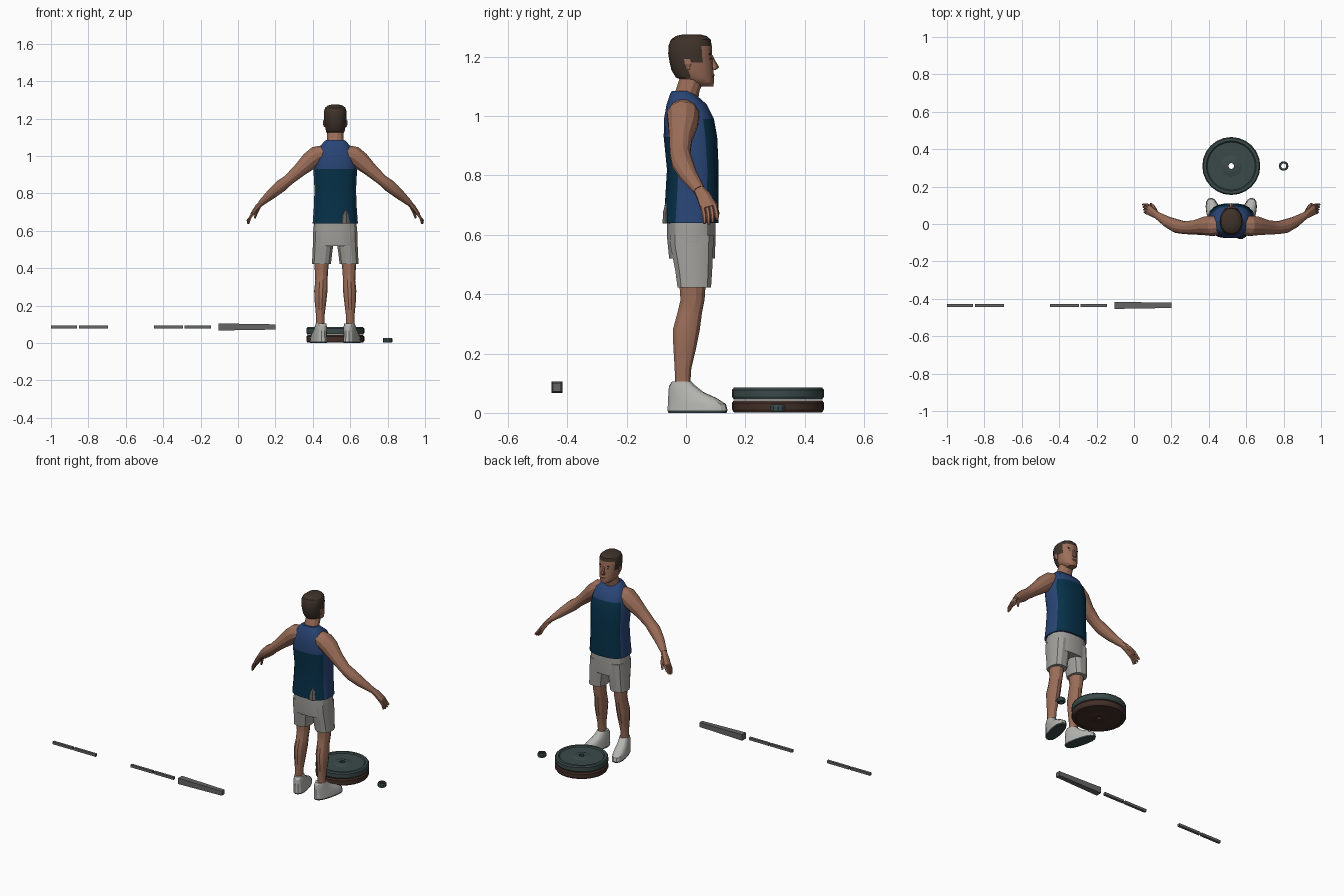
import bpy, bmesh, math
from mathutils import Vector, Matrix

cube = bpy.data.objects.get("Cube")
if cube:
    bpy.data.objects.remove(cube, do_unlink=True)

CX = 0.52  # the figure's centre line


def material(name, r, g, b):
    m = bpy.data.materials.new(name)
    m.use_nodes = True
    m.diffuse_color = (r, g, b, 1)
    m.node_tree.nodes["Principled BSDF"].inputs["Base Color"].default_value = (r, g, b, 1)
    return m


skin = material("skin", 0.33, 0.155, 0.10)
hair = material("dark brown hair", 0.05, 0.033, 0.023)
blue = material("blue cloth", 0.022, 0.06, 0.18)
navy = material("dark navy cloth", 0.002, 0.03, 0.065)
grey = material("light grey cloth", 0.36, 0.35, 0.33)
white = material("off white shoe", 0.46, 0.46, 0.44)
green = material("dark green iron", 0.042, 0.068, 0.066)
brown = material("dark brown iron", 0.055, 0.028, 0.021)
steel = material("grey steel", 0.13, 0.13, 0.13)


def finish(name, bm, mats, rule=None, angle=25):
    bmesh.ops.recalc_face_normals(bm, faces=bm.faces)
    bm.normal_update()
    if rule:
        for f in bm.faces:
            f.material_index = rule(f.calc_center_median(), f.normal)
    mesh = bpy.data.meshes.new(name)
    bm.to_mesh(mesh)
    bm.free()
    for m in mats:
        mesh.materials.append(m)
    ob = bpy.data.objects.new(name, mesh)
    bpy.context.collection.objects.link(ob)
    bpy.ops.object.select_all(action='DESELECT')
    ob.select_set(True)
    bpy.context.view_layer.objects.active = ob
    bpy.ops.object.shade_smooth_by_angle(angle=math.radians(angle))
    return ob


def loft(name, rings, mats, side=1, n=12, power=2, follow=False, rule=None, turn=None):
    """Skin rings of (x offset, y, z, rx, ry); follow tilts them along the path."""
    bm = bmesh.new()
    pts = [Vector(r[:3]) for r in rings]
    loops = []
    for i, r in enumerate(rings):
        u, v = Vector((1, 0, 0)), Vector((0, 1, 0))
        if follow:
            t = (pts[min(i + 1, len(pts) - 1)] - pts[max(i - 1, 0)]).normalized()
            v = (v - t * v.dot(t)).normalized()
            u = v.cross(t)
        loop = []
        for k in range(n):
            a = math.tau * (k + 0.5) / n
            c, s = math.cos(a), math.sin(a)
            c = math.copysign(abs(c) ** (2 / power), c)
            s = math.copysign(abs(s) ** (2 / power), s)
            loop.append(bm.verts.new(pts[i] + u * c * r[3] + v * s * r[4]))
        loops.append(loop)
    for a, b in zip(loops, loops[1:]):
        for k in range(n):
            bm.faces.new((a[k], a[(k + 1) % n], b[(k + 1) % n], b[k]))
    bm.faces.new(loops[0])
    bm.faces.new(loops[-1])
    if turn:
        bm.transform(turn)
    bm.transform(Matrix.Translation((CX, 0, 0)) @ Matrix.Diagonal((side, 1, 1, 1)))
    return finish(name, bm, mats, rule)


def lathe(name, x, y, profile, mat, n=24):
    """Spin a closed (radius, z) profile, leaving a hole in the middle."""
    bm = bmesh.new()
    cols = [[bm.verts.new((x + r * math.cos(math.tau * k / n), y + r * math.sin(math.tau * k / n), z))
             for k in range(n)] for r, z in profile]
    for a, b in zip(cols, cols[1:] + cols[:1]):
        for k in range(n):
            bm.faces.new((a[k], a[(k + 1) % n], b[(k + 1) % n], b[k]))
    return finish(name, bm, [mat])


# Tank top with darker front and back panels
def shirt_rule(c, nrm):
    top = 0.99 if nrm.y > 0 else 0.93
    return 1 if abs(nrm.y) > 0.6 and c.z < top else 0


loft("tank_top", [(0, .017, .64, .122, .094), (0, .02, .72, .116, .091), (0, .023, .82, .112, .088),
                  (0, .015, .93, .118, .091), (0, .01, .99, .108, .085), (0, .002, 1.04, .092, .068),
                  (0, -.012, 1.075, .062, .042), (0, -.016, 1.085, .05, .032)],
     [blue, navy], n=20, power=2.7, rule=shirt_rule)
loft("loose_hem_fold", [(.05, -.06, .638, .03, .021), (.05, -.06, .68, .023, .018), (.055, -.057, .71, .008, .012)],
     [steel], n=8)

# Shorts
loft("shorts_hips", [(0, .02, .52, .118, .078), (0, .018, .59, .12, .083), (0, .018, .67, .112, .083)],
     [grey], n=16, power=2.6)

# Neck and head
loft("neck", [(0, -.005, 1.04, .055, .045), (0, .005, 1.085, .046, .042), (0, .03, 1.15, .043, .045)], [skin])


def head_rule(c, nrm):
    hairline = 1.235 if c.y > 0.05 else 1.18 if c.y > 0.015 else 1.13
    return 1 if c.z > hairline else 0


loft("head", [(0, .066, 1.10, .022, .026), (0, .052, 1.113, .04, .042), (0, .03, 1.13, .05, .064),
              (0, .022, 1.155, .055, .071), (0, .018, 1.18, .059, .073), (0, .014, 1.21, .062, .074),
              (0, .014, 1.237, .062, .073), (0, .016, 1.258, .055, .067), (0, .018, 1.27, .04, .052),
              (0, .018, 1.275, .018, .03)],
     [skin, hair], n=18, power=2.2, rule=head_rule)
loft("nose", [(0, .09, 1.155, .012, .01), (0, .097, 1.165, .013, .015), (0, .09, 1.185, .007, .01),
              (0, .082, 1.205, .006, .008)], [skin], n=6)
loft("lips", [(0, .087, 1.132, .012, .007), (0, .09, 1.137, .016, .007), (0, .088, 1.143, .012, .006)],
     [skin], n=8)

for side, word in ((1, "left"), (-1, "right")):
    # Face details
    loft(word + "_ear", [(.057, .008, 1.155, .004, .007), (.061, .006, 1.175, .006, .013),
                         (.06, .004, 1.192, .004, .011)], [skin], side, 8)
    loft(word + "_eyebrow", [(.025, .081, 1.206, .013, .004), (.025, .081, 1.211, .013, .004)], [hair], side, 6)
    loft(word + "_eye", [(.024, .083, 1.191, .008, .003), (.024, .083, 1.196, .008, .003)], [hair], side, 6)

    # Arm, palm and fingers
    loft(word + "_arm", [(.06, -.008, 1.015, .045, .05), (.1, -.01, 1.003, .052, .056), (.135, -.01, .975, .05, .052),
                         (.19, -.018, .925, .038, .04), (.25, -.02, .872, .03, .035), (.29, -.012, .84, .034, .037),
                         (.34, .01, .798, .028, .03), (.395, .045, .75, .017, .02)],
         [skin], side, 12, follow=True)
    loft(word + "_palm", [(.39, .042, .755, .016, .019), (.415, .06, .728, .015, .025),
                          (.443, .077, .69, .011, .03)], [skin], side, 8, follow=True)
    for i, finger in enumerate(("little", "ring", "middle", "index")):
        y = .055 + .014 * i
        drop = (.638, .636, .642, .652)[i]
        loft(f"{word}_{finger}_finger", [(.438, y, .697, .009, .009), (.457, y + .006, .668, .008, .008),
                                         (.464 + .003 * i, y + .008, drop, .005, .005)],
             [skin], side, 6, follow=True)
    loft(word + "_thumb", [(.405, .07, .732, .011, .012), (.42, .097, .70, .009, .01),
                           (.43, .108, .668, .006, .006)], [skin], side, 6, follow=True)

    # Shorts leg and leg
    loft(word + "_shorts_leg", [(.074, .028, .422, .052, .058), (.069, .026, .48, .054, .064),
                                (.062, .02, .56, .058, .074), (.06, .02, .60, .058, .076)],
         [grey], side, 12, 2.5)
    loft(word + "_leg", [(.073, .022, .45, .043, .047), (.074, .022, .38, .036, .042), (.074, .012, .335, .034, .043),
                         (.077, .001, .28, .037, .047), (.079, -.004, .22, .032, .04),
                         (.08, -.01, .15, .024, .029), (.08, -.012, .08, .024, .026)], [skin], side)

    # Shoe with a dark sole, toes turned out
    turn = Matrix.Translation((.08, 0, 0)) @ Matrix.Rotation(math.radians(-14), 4, 'Z')
    loft(word + "_shoe_sole", [(0, .04, 0, .036, .1), (0, .04, .008, .038, .103)],
         [green], side, 16, 2.5, turn=turn)
    loft(word + "_shoe", [(0, .04, .008, .038, .104), (0, .038, .03, .037, .1), (0, .022, .05, .035, .083),
                          (0, 0, .07, .032, .06), (0, -.012, .09, .03, .046), (0, -.015, .105, .028, .033)],
         [white], side, 16, 2.4, turn=turn)

# Stacked weight plates with raised hubs
disc = [(.016, .004), (.13, .004), (.133, 0), (.149, 0), (.155, .01), (.155, .032),
        (.149, .04), (.134, .04), (.128, .034), (.016, .034)]
hub = [(.016, .001), (.05, .001), (.062, .006), (.062, .033), (.042, .04), (.016, .04)]
for name, base, mat in (("lower", .002, brown), ("upper", .045, green)):
    lathe(name + "_plate", CX, .31, [(r, z + base) for r, z in disc], mat)
    lathe(name + "_plate_hub", CX, .31, [(r, z + base) for r, z in hub], mat, 8)

# Loose collar ring beside the plates
lathe("collar", .8, .31, [(.014, .003), (.023, .003), (.026, .008), (.026, .022), (.023, .028), (.014, .028)],
      green, 10)


# Row of bar pieces: square section, start and end half sizes
def bar(name, x0, x1, h0, h1):
    bm = bmesh.new()
    ends = [[bm.verts.new((x, -.435 + sy * h, .086 + sz * h)) for sy, sz in ((-1, -1), (1, -1), (1, 1), (-1, 1))]
            for x, h in ((x0, h0), (x1, h1))]
    a, b = ends
    for k in range(4):
        bm.faces.new((a[k], a[(k + 1) % 4], b[(k + 1) % 4], b[k]))
    bm.faces.new(a)
    bm.faces.new(b)
    finish(name, bm, [steel])


for i, (x0, x1) in enumerate(((-1, -.86), (-.85, -.695), (-.45, -.295), (-.285, -.145))):
    bar(f"thin_bar_{i + 1}", x0, x1, .008, .008)
bar("tapered_bar", -.105, .2, .019, .014)
